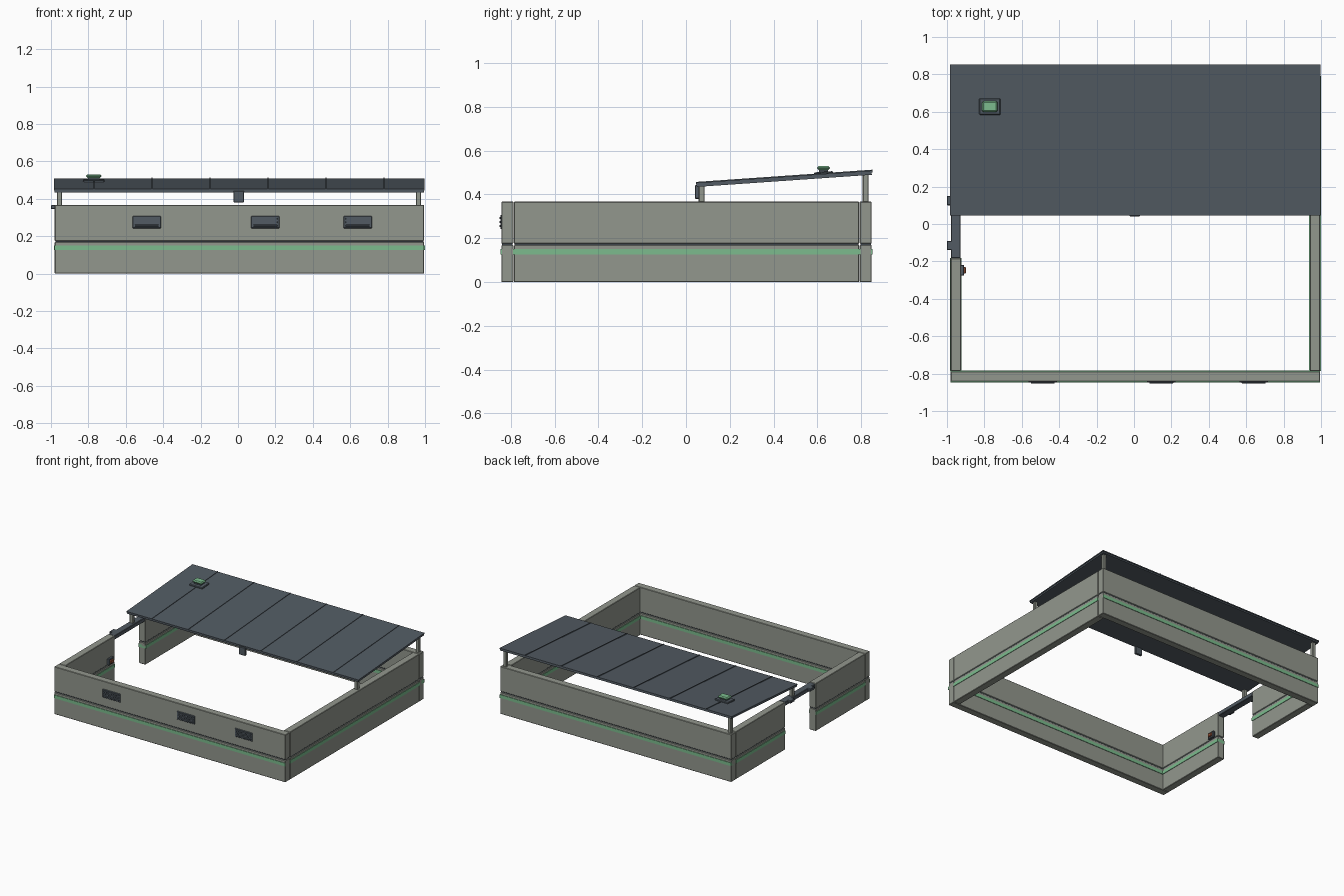
import bpy, math

if "Cube" in bpy.data.objects:
    bpy.data.objects.remove(bpy.data.objects["Cube"])

def material(name, rgb):
    m = bpy.data.materials.new(name)
    m.diffuse_color = (*rgb, 1)
    m.use_nodes = True
    m.node_tree.nodes["Principled BSDF"].inputs["Base Color"].default_value = m.diffuse_color
    return m

WALL = material("wall_grey", (0.29, 0.31, 0.27))
DARK = material("slate", (0.085, 0.105, 0.125))
GREEN = material("green", (0.20, 0.50, 0.27))
RED = material("rust", (0.33, 0.09, 0.04))

def box(name, x, y, z, mat, bevel=0.0, rot=0.0):
    """Box from (min, max) ranges, optionally bevelled and tilted about x."""
    bpy.ops.mesh.primitive_cube_add(size=1)
    o = bpy.context.object
    o.name = name
    for v in o.data.vertices:
        v.co.x *= x[1] - x[0]
        v.co.y *= y[1] - y[0]
        v.co.z *= z[1] - z[0]
    o.location = (sum(x) / 2, sum(y) / 2, sum(z) / 2)
    o.rotation_euler.x = rot
    o.data.materials.append(mat)
    if bevel:
        b = o.modifiers.new("bevel", "BEVEL")
        b.width = bevel
        b.segments = 1
    return o

# Outer limits of the walls
X0, X1, Y0, Y1, T, H = -0.98, 0.995, -0.843, 0.848, 0.055, 0.367
GAP = (-0.183, 0.19)

def wall(name, x, y, along):
    """Wall in two courses, with a recessed joint and a green band proud of both faces."""
    box(name + "_lower", x, y, (0, 0.169), WALL, 0.003)
    box(name + "_upper", x, y, (0.175, H), WALL, 0.003)
    def grow(r, d):
        return (r[0] - d, r[1] + d)
    dx, dy = (0, 1) if along == "x" else (1, 0)
    box(name + "_joint", grow(x, -0.004), grow(y, -0.004), (0.165, 0.18), DARK)
    box(name + "_band", grow(x, 0.004 * dx), grow(y, 0.004 * dy), (0.125, 0.15), GREEN)

wall("front_wall", (X0, X1), (Y0, Y0 + T), "x")
wall("back_wall", (X0, X1), (Y1 - T, Y1), "x")
inner = (Y0 + T + 0.002, Y1 - T - 0.002)
wall("right_wall", (X1 - T, X1), inner, "y")
wall("left_wall_front", (X0, X0 + T), (inner[0], GAP[0]), "y")
wall("left_wall_back", (X0, X0 + T), (GAP[1], inner[1]), "y")

# Door header with two outer brackets
box("door_header", (X0 + 0.002, X0 + T - 0.002), GAP, (0.335, H - 0.001), DARK, 0.003)
for i, y in enumerate((-0.115, 0.125)):
    box(f"header_bracket_{i}", (-1.0, X0 + 0.01), (y - 0.025, y + 0.025), (0.345, 0.366), DARK, 0.003)

# Louvred vents on the front wall
for i, cx in enumerate((-0.488, 0.146, 0.64)):
    box(f"vent_{i}", (cx - 0.076, cx + 0.076), (-0.848, Y0 + 0.01), (0.242, 0.307), DARK, 0.003)
    for k in range(3):
        z = 0.256 + k * 0.0185
        box(f"vent_{i}_slat_{k}", (cx - 0.064, cx + 0.064), (-0.852, -0.845),
            (z - 0.005, z + 0.005), DARK, 0.002)

# Sloping roof
RY0, RY1 = 0.045, 0.852
SLOPE = math.atan2(0.056, RY1 - RY0)

def roof_z(y):
    return 0.453 + (y - RY0) * math.tan(SLOPE)

ym = (RY0 + RY1) / 2
zm = roof_z(ym)
half = (RY1 - RY0) / 2 / math.cos(SLOPE)
RX = (-0.985, 0.998)
box("roof_sheet", RX, (ym - half, ym + half), (zm - 0.008, zm), DARK, 0, SLOPE)
box("roof_underside", (RX[0] + 0.004, RX[1] - 0.004), (ym - half + 0.004, ym + half - 0.004),
    (zm - 0.019, zm - 0.007), DARK, 0, SLOPE)
for i in range(6):
    cx = 0.006 + (i - 2.5) * 0.31
    box(f"roof_seam_{i}", (cx - 0.003, cx + 0.003), (ym - half, ym + half),
        (zm - 0.002, zm + 0.004), DARK, 0, SLOPE)

# Roof posts standing on the walls
for side, cx in (("left", -0.954), ("right", 0.966)):
    for end, cy in (("front", 0.071), ("back", 0.820)):
        box(f"{end}_{side}_post", (cx - 0.0135, cx + 0.0135), (cy - 0.0135, cy + 0.0135),
            (H - 0.003, roof_z(cy) - 0.012), WALL, 0.003)

# Hanging unit under the roof's front edge
box("hanging_unit", (-0.024, 0.032), (0.041, 0.060), (0.38, 0.442), DARK, 0.003)

# Roof ventilator: flange, neck and green cap
VX, VY = -0.771, 0.628
VZ = roof_z(VY)
box("ventilator_base", (VX - 0.057, VX + 0.057), (VY - 0.044, VY + 0.044), (VZ - 0.006, VZ + 0.010), DARK, 0.004, SLOPE)
box("ventilator_neck", (VX - 0.03, VX + 0.03), (VY - 0.02, VY + 0.02), (VZ, 0.518), DARK)
box("ventilator_cap", (VX - 0.041, VX + 0.041), (VY - 0.029, VY + 0.029), (0.512, 0.530), GREEN, 0.007)

# Control box on the inner face of the left wall
box("control_box", (X0 + T - 0.002, -0.908), (-0.276, -0.218), (0.175, 0.225), DARK, 0.003)
box("control_button", (-0.912, -0.899), (-0.265, -0.229), (0.187, 0.213), RED, 0.003)
